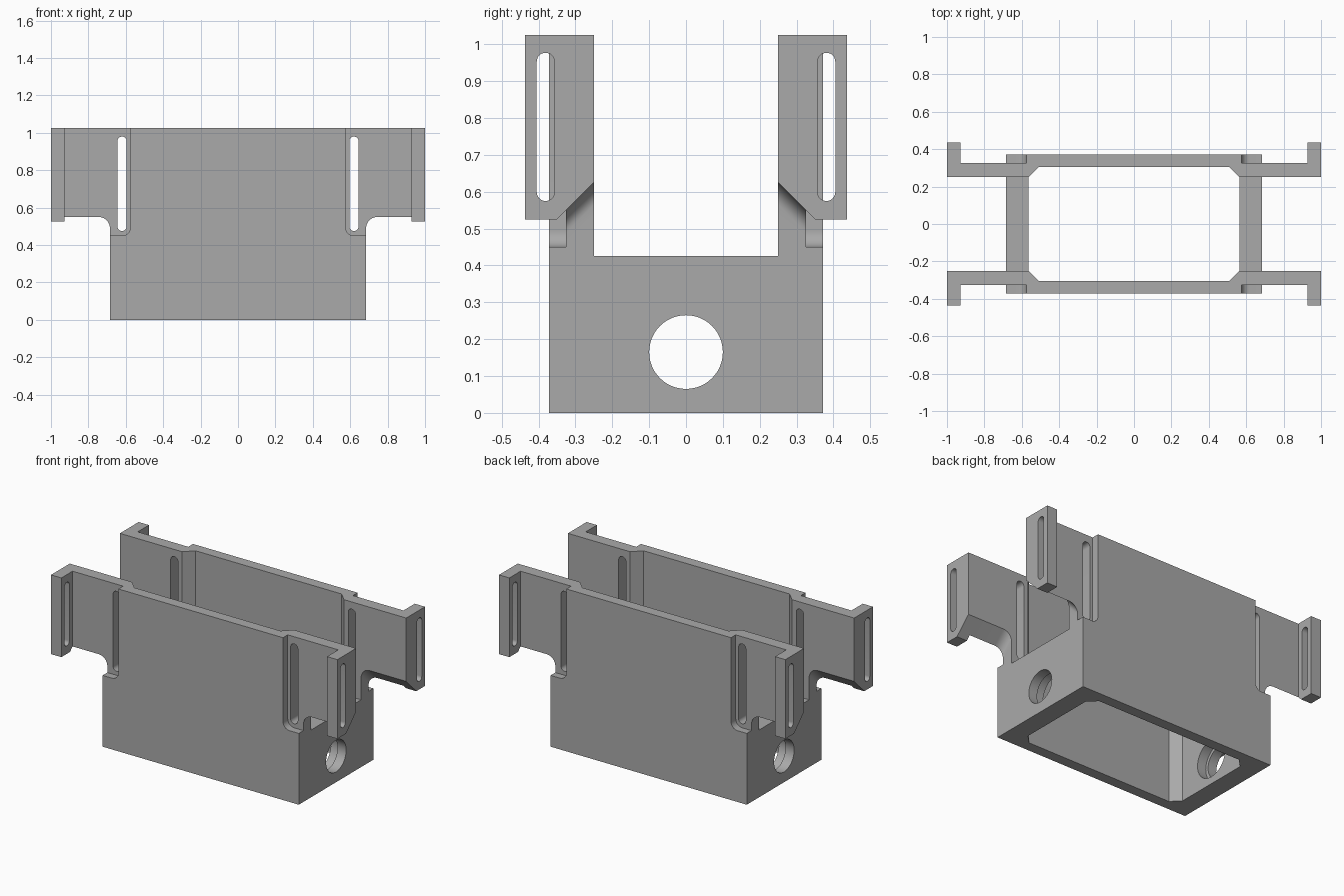
import bpy, bmesh, math
from mathutils import Vector

cube = bpy.data.objects.get("Cube")
if cube:
    bpy.data.objects.remove(cube, do_unlink=True)

grey = bpy.data.materials.new("plain grey")
grey.use_nodes = True
GREY = (0.4, 0.4, 0.4, 1)
grey.diffuse_color = GREY
grey.node_tree.nodes["Principled BSDF"].inputs["Base Color"].default_value = GREY


def prism(name, axis, profile, lo, hi):
    """Extrude a 2D profile (its axes in x, y, z order) along an axis."""
    bm = bmesh.new()

    def ring(d):
        out = []
        for p in profile:
            co = list(p)
            co.insert("xyz".index(axis), d)
            out.append(bm.verts.new(co))
        return out
    a, b = ring(lo), ring(hi)
    bm.faces.new(a)
    bm.faces.new(b)
    n = len(a)
    for i in range(n):
        bm.faces.new((a[i], a[(i + 1) % n], b[(i + 1) % n], b[i]))
    bmesh.ops.recalc_face_normals(bm, faces=bm.faces)
    mesh = bpy.data.meshes.new(name)
    bm.to_mesh(mesh)
    bm.free()
    mesh.materials.append(grey)
    ob = bpy.data.objects.new(name, mesh)
    bpy.context.collection.objects.link(ob)
    return ob


def rect(u0, u1, v0, v1):
    return [(u0, v0), (u1, v0), (u1, v1), (u0, v1)]


def arc(u, v, r, start, end, n=10):
    return [(u + r * math.cos(math.radians(start + (end - start) * i / n)),
             v + r * math.sin(math.radians(start + (end - start) * i / n)))
            for i in range(n + 1)]


def slot(u, r, v0, v1):
    return arc(u, v1 - r, r, 0, 180, 16) + arc(u, v0 + r, r, 180, 360, 16)


def apply(ob, mod):
    bpy.context.view_layer.objects.active = ob
    bpy.ops.object.modifier_apply(modifier=mod.name)


def combine(ob, other, operation):
    mod = ob.modifiers.new("combine", 'BOOLEAN')
    mod.operation, mod.object, mod.solver = operation, other, 'EXACT'
    apply(ob, mod)
    bpy.data.objects.remove(other, do_unlink=True)


TOP, END, SIDE = 1.025, 0.685, 0.372
INNER, OUTER = 0.25, 0.325      # wing thickness limits in y

# One quarter of the housing, overlapping both mirror planes
body = prism("slotted_housing", 'z', rect(-0.2, END, -0.2, SIDE), 0, TOP)

# Open cavity with chamfered corners
cavity = [(-0.5, -0.5), (0.565, -0.5), (0.565, INNER), (0.51, 0.305), (-0.5, 0.305)]
combine(body, prism("cavity", 'z', cavity, -0.5, 1.5), 'DIFFERENCE')

# Lowered end wall
combine(body, prism("end_gap", 'x', rect(-0.5, INNER, 0.425, 1.5), 0.4, 0.9), 'DIFFERENCE')

# Rounded recess at the outer corner
recess = [(0.575, 1.5)] + arc(0.62, 0.495, 0.045, 180, 270) + [(0.9, 0.45), (0.9, 1.5)]
combine(body, prism("corner_recess", 'y', recess, OUTER, 0.6), 'DIFFERENCE')

# Wing with a filleted, sloping underside
profile = [(0.66, TOP), (1, TOP), (1, 0.55)] + arc(0.745, 0.49, 0.06, 90, 180) + [(END, 0.46), (0.66, 0.46)]
wing = prism("wing", 'y', profile, INNER, OUTER)
for v in wing.data.vertices:
    if v.co.y < 0.3 and v.co.z < 0.8:
        v.co.z += OUTER - INNER
combine(body, wing, 'UNION')

# End flange
flange = [(INNER, TOP), (0.437, TOP), (0.437, 0.525), (0.35, 0.525), (INNER, 0.625)]
combine(body, prism("flange", 'x', flange, 0.928, 1), 'UNION')

# Slots through the wing and the flange
combine(body, prism("wing_slot", 'y', slot(0.62, 0.025, 0.475, 0.98), 0.1, 0.6), 'DIFFERENCE')
combine(body, prism("flange_slot", 'x', slot(0.381, 0.024, 0.575, 0.977), 0.9, 1.2), 'DIFFERENCE')

# Round port, wider on the cavity side
for radius, depth in ((0.1, 0.9), (0.12, 0.625)):
    port = prism("port", 'x', arc(0, 0.165, radius, 0, 360, 48)[:-1], 0.4, depth)
    combine(body, port, 'DIFFERENCE')

# Mirror the quarter into the full housing
mirror = body.modifiers.new("mirror", 'MIRROR')
mirror.use_axis = (True, True, False)
mirror.use_bisect_axis = (True, True, False)
apply(body, mirror)

bpy.ops.object.select_all(action='DESELECT')
body.select_set(True)
bpy.context.view_layer.objects.active = body
bpy.ops.object.shade_smooth_by_angle(angle=math.radians(25))
